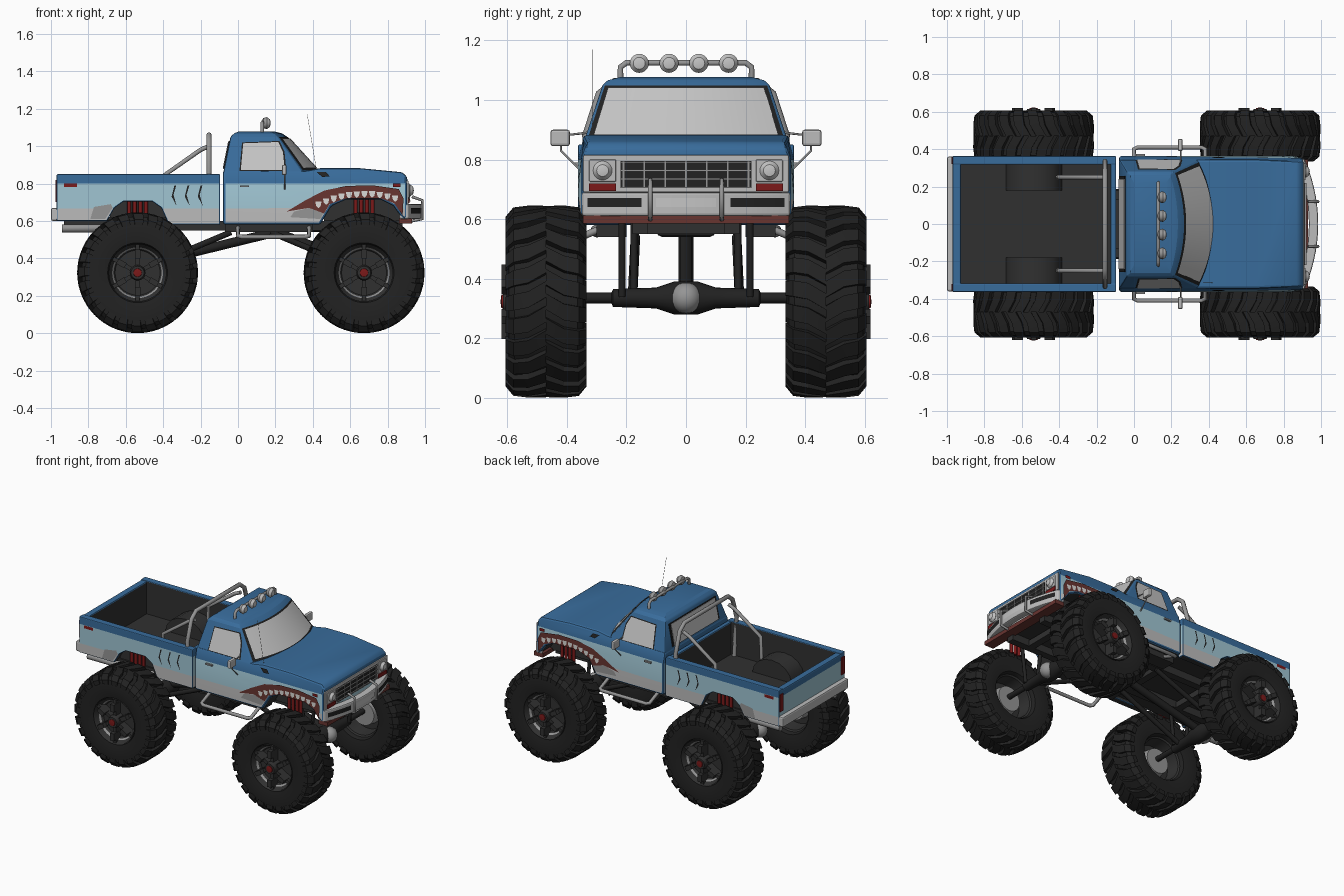
import bpy, bmesh, math
from mathutils import Vector, Matrix
default_cube = bpy.data.objects.get("Cube")
if default_cube:
    bpy.data.objects.remove(default_cube)

def make_material(name, *rgb):
    material = bpy.data.materials.new(name)
    material.use_nodes = True
    material.diffuse_color = (*rgb, 1)
    shader = next(n for n in material.node_tree.nodes if n.type == 'BSDF_PRINCIPLED')
    shader.inputs["Base Color"].default_value = (*rgb, 1)
    return material

BLUE = make_material("deep blue paint", .04, .15, .33)
PALE = make_material("pale blue paint", .35, .56, .65)
GREY = make_material("light grey paint", .5, .5, .5)
WHITE = make_material("tooth white", .7, .7, .68)
METAL = make_material("brushed metal", .3, .3, .3)
GLASS = make_material("grey glass", .56, .56, .56)
BLACK = make_material("tyre black", .016, .016, .016)
COAL = make_material("charcoal", .03, .03, .03)
MOUTH = make_material("mouth red", .14, .035, .03)
SIGNAL = make_material("signal red", .2, .01, .01)
SIDES = (("right", -1), ("left", 1))

def finish(name, bm, materials, bevel=0, angle=.6):
    """Bevel hard edges, mark smoothing and link the part."""
    bmesh.ops.recalc_face_normals(bm, faces=bm.faces)
    if bevel:
        hard = [e for e in bm.edges if e.calc_face_angle(0) > .5]
        bmesh.ops.bevel(bm, geom=hard, offset=bevel, segments=2, profile=.5, affect='EDGES', clamp_overlap=True)
    for face in bm.faces:
        face.smooth = True
    for edge in bm.edges:
        edge.smooth = edge.calc_face_angle(0) < (.3 if bevel else angle)
    mesh = bpy.data.meshes.new(name)
    bm.to_mesh(mesh)
    bm.free()
    for material in materials:
        mesh.materials.append(material)
    part = bpy.data.objects.new(name, mesh)
    bpy.context.collection.objects.link(part)
    return part

def box(name, xs, ys, zs, material, bevel=0):
    bm = bmesh.new()
    bmesh.ops.create_cube(bm, size=1)
    for v in bm.verts:
        v.co = [lo + (c + .5) * (hi - lo) for c, (lo, hi) in zip(v.co, (xs, ys, zs))]
    return finish(name, bm, [material], bevel)

def box_pair(name, xs, ys, zs, material, bevel=0):
    for side, s in SIDES:
        box(f"{side}_{name}", xs, sorted(s * y for y in ys), zs, material, bevel)

def tube(name, points, radius, material):
    curve = bpy.data.curves.new(name, 'CURVE')
    curve.dimensions = '3D'
    curve.bevel_depth, curve.bevel_resolution, curve.use_fill_caps = radius, 2, True
    spline = curve.splines.new('POLY')
    spline.points.add(len(points) - 1)
    for target, p in zip(spline.points, points):
        target.co = (*p, 1)
    curve.materials.append(material)
    bpy.context.collection.objects.link(bpy.data.objects.new(name, curve))

def tube_pair(name, points, radius, material):
    for side, s in SIDES:
        tube(f"{side}_{name}", [(x, s * y, z) for x, y, z in points], radius, material)

def lathe(name, profile, material, steps=40):
    """Spin (radius, y) points about the y axis."""
    bm = bmesh.new()
    verts = [bm.verts.new((r, y, 0)) for r, y in profile]
    edges = [bm.edges.new(pair) for pair in zip(verts, verts[1:])]
    bmesh.ops.spin(bm, geom=verts + edges, cent=(0, 0, 0), axis=(0, 1, 0), angle=math.tau, steps=steps)
    bmesh.ops.remove_doubles(bm, verts=bm.verts, dist=.0001)
    return finish(name, bm, [material])

def lamp(name, place):
    for part, profile, material in (("lens", [(0, .02), (.02, .016), (.032, 0)], GLASS),
                                    ("shell", [(.032, 0), (.027, -.02), (0, -.035)], METAL)):
        piece = lathe(f"{name}_{part}", profile, material, 20)
        piece.location, piece.rotation_euler.z = place, -math.pi / 2

def strip(name, low, high, material):
    bm = bmesh.new()
    rows = [[bm.verts.new(p) for p in row] for row in (low, high)]
    for k in range(len(low) - 1):
        bm.faces.new((rows[0][k], rows[0][k + 1], rows[1][k + 1], rows[1][k]))
    finish(name, bm, [material])

def side_panels(name, outline, material, depth=lambda z: .367):
    for side, s in SIDES:
        bm = bmesh.new()
        bm.faces.new([bm.verts.new((x, s * depth(z), z)) for x, z in outline])
        finish(f"{side}_{name}", bm, [material])

def extrude(outline, y_from, y_to):
    bm = bmesh.new()
    face = bm.faces.new([bm.verts.new((x, y_from, z)) for x, z in outline])
    new = bmesh.ops.extrude_face_region(bm, geom=[face])["geom"]
    moved = [v for v in new if isinstance(v, bmesh.types.BMVert)]
    bmesh.ops.translate(bm, verts=moved, vec=(0, y_to - y_from, 0))
    bmesh.ops.recalc_face_normals(bm, faces=bm.faces)
    return bm

def painted_body(name, outline, y_from, y_to, inward=(0, 0, 0), bevel=.008, taper=1):
    """Extruded shell with three paint bands and dark linings."""
    bm = extrude(outline, y_from, y_to)
    for height in (.665, .8):
        bmesh.ops.bisect_plane(bm, geom=bm.verts[:] + bm.edges[:] + bm.faces[:],
                               plane_co=(0, 0, height), plane_no=(0, 0, 1))
    bm.normal_update()
    for face in bm.faces:
        z = face.calc_center_median().z
        lining = face.normal.z < -.1 or face.normal.dot(Vector(inward)) > .5
        face.material_index = 3 if lining else 0 if z > .8 else 1 if z > .665 else 2
    for v in bm.verts:
        v.co.y *= (taper if v.co.z > .83 else 1) * (.97 if v.co.x > .87 else 1)
    finish(name, bm, [BLUE, PALE, GREY, COAL], bevel)

# Hood, fenders and lower cab
painted_body("hood_and_lower_cab", [
    (-.08, .58), (-.08, .87), (.36, .868), (.44, .882), (.65, .882), (.88, .86), (.905, .835), (.905, .61),
    (.88, .61), (.83, .68), (.76, .715), (.58, .715), (.5, .68), (.44, .58)], -.363, .363, bevel=.015, taper=.95)
box("engine_bay_floor", (.46, .88), (-.24, .24), (.6, .72), COAL)
# Cargo bed
bed_outline = [(-.97, .6), (-.97, .85), (-.095, .85), (-.095, .58), (-.37, .58), (-.41, .67),
               (-.46, .705), (-.61, .705), (-.66, .67), (-.7, .6)]
arch = [(-.535 + .15 * math.cos(k * math.pi / 8), .62 + .12 * math.sin(k * math.pi / 8)) for k in range(9)]
for side, s in SIDES:
    painted_body(f"{side}_bed_side", bed_outline, s * .317, s * .363, (0, -s, 0))
    finish(f"{side}_wheel_well", extrude(arch, s * .18, s * .32), [COAL])
for name, xs, facing in (("tailgate", (-.97, -.925), 1), ("bed_front_wall", (-.125, -.095), -1)):
    painted_body(name, [(xs[0], .6), (xs[0], .845), (xs[1], .845), (xs[1], .6)], -.33, .33, (facing, 0, 0))
box("bed_floor", (-.95, -.1), (-.33, .33), (.6, .62), COAL)
box_pair("tail_light", (-.975, -.96), (.32, .357), (.7, .82), SIGNAL)
box("rear_bumper", (-1, -.95), (-.36, .36), (.6, .67), GREY, .01)

# Cab upper: stacked sections as z, back x, front x, half width, front curve
sections = [(.86, -.078, .435, .343, .09), (1.05, -.04, .262, .28, .05),
            (1.068, -.02, .235, .262, .04), (1.077, 0, .2, .22, .03)]

def section_at(t):
    return [a + (b - a) * t for a, b in zip(sections[0], sections[1])]

def cab_at(z):
    return section_at((z - .86) / .19)

def front_point(section, u, lift=0):
    z, back, front, width, curve = section
    return (front - curve * u * u + lift, width * u, z + lift)

bm = bmesh.new()
rings = []
for sec in sections:
    ring = [(sec[1], -sec[3], sec[0])] + [front_point(sec, k / 4) for k in range(-4, 5)]
    rings.append([bm.verts.new(p) for p in ring + [(sec[1], sec[3], sec[0])]])
for low, high in zip(rings, rings[1:]):
    for k in range(len(low)):
        j = (k + 1) % len(low)
        bm.faces.new((low[k], low[j], high[j], high[k]))
bm.faces.new(rings[-1])
finish("cab_upper", bm, [BLUE], .008)
# Glazing, each pane over a dark seal
window = [(.015, .872), (.028, 1.015), (.215, 1.022), (.24, .97), (.25, .872)]
for name, grow, lift, material in (("seal", 1.07, .002, BLACK), ("pane", 1, .005, GLASS)):
    margin = .1 - (grow - 1) * .7
    low, high = ([front_point(section_at(t), (1.02 - margin) * k / 8, lift) for k in range(-8, 9)]
                 for t in (margin, 1.03 - margin))
    strip("windshield_" + name, low, high, material)
    outline = [(.12 + (x - .12) * grow, .945 + (z - .945) * grow) for x, z in window]
    side_panels("side_window_" + name, outline, material, lambda z: cab_at(z)[3] + lift)
    heights = [.952 + s * .07 * grow for name_of, s in SIDES]
    outline = [(cab_at(z)[1] - lift - .003, z) for z in heights] + [(cab_at(z)[1] + .01, z) for z in heights[::-1]]
    finish("rear_window_" + name, extrude(outline, -.24 * grow, .24 * grow), [material])

# Painted mouth, teeth, gills and eyes
side_panels("mouth", [(.26, .65), (.36, .71), (.46, .762), (.58, .787), (.72, .79), (.86, .77), (.885, .72),
                      (.88, .63), (.835, .695), (.765, .72), (.575, .72), (.49, .69), (.46, .64), (.38, .67)], MOUTH)
side_panels("jaw_shade", [(.28, .62), (.3, .65), (.38, .67), (.46, .645), (.44, .61)], METAL)
side_panels("rear_arch_shade", [(-.79, .61), (-.77, .675), (-.68, .69), (-.67, .67), (-.71, .61)], METAL)
for k in range(11):
    x = .43 + k * .041
    lip = .76 - .9 * (x - .68) ** 2
    side_panels(f"tooth_{k}", [(x - .017, lip), (x + .017, lip), (x + .012, lip - .024),
                               (x, lip - .035), (x - .012, lip - .024)], WHITE, lambda z: .369)
for k in range(3):
    x = -.34 + k * .07
    side_panels(f"gill_{k}", [(x, .79), (x + .01, .79), (x - .005, .74), (x + .012, .68), (x - .015, .73)], BLACK)
side_panels("eye", [(.42, .862), (.45, .835), (.49, .838), (.47, .862)], BLACK, lambda z: .368 - (z - .8) * .24)
side_panels("rear_marker", [(-.93, .78), (-.93, .8), (-.86, .8), (-.86, .78)], SIGNAL)
side_panels("front_marker", [(.83, .78), (.83, .8), (.87, .8), (.87, .78)], SIGNAL, lambda z: .369)
box_pair("door_handle", (.01, .06), (.36, .375), (.78, .79), METAL)

# Grille, lamps and front bumper
box("grille_surround", (.9, .912), (-.345, .345), (.69, .815), GREY, .004)
box("grille", (.9, .915), (-.22, .22), (.705, .795), BLACK)
for k in range(4):
    box(f"grille_slat_{k}", (.91, .921), (-.22, .22), (.704 + k * .028, .71 + k * .028), METAL)
for k in range(7):
    box(f"grille_post_{k}", (.91, .92), (k * .07 - .213, k * .07 - .207), (.705, .795), METAL)
box_pair("headlight_bezel", (.9, .918), (.235, .325), (.725, .8), GREY, .004)
box_pair("turn_signal", (.9, .918), (.235, .325), (.695, .72), SIGNAL)
for side, s in SIDES:
    lamp(f"{side}_headlight", (.92, s * .28, .763))

def bumper_row(low, high, z, lift=0):
    ys = [low + (high - low) * k / 14 for k in range(15)]
    return [(.985 - .6 * y * y + lift, y, z) for y in ys]

plan = [(x, y) for x, y, z in bumper_row(-.35, .35, 0)]
bm = extrude(plan + [(x - .05, y) for x, y in plan[::-1]], .61, .69)
for v in bm.verts:
    v.co = v.co.xzy
finish("front_bumper", bm, [GREY], .008)
for name, low, high, material in (("right_slot", -.33, -.15, BLACK), ("left_slot", .15, .33, BLACK),
                                  ("plate", -.1, .1, GLASS)):
    strip("bumper_" + name, bumper_row(low, high, .64, .004), bumper_row(low, high, .67, .004), material)
box("lower_lip", (.86, .93), (-.345, .345), (.585, .612), MOUTH)
tube_pair("push_bar", [(.93, .12, .6), (.985, .12, .61), (.985, .12, .71), (.93, .12, .73)], .008, METAL)

# Roof lights, mirrors, antenna, roll bar and side steps
tube("light_bar", [(.13, y, z) for y, z in ((-.22, 1.06), (-.22, 1.11), (-.2, 1.125), (.2, 1.125),
                                           (.22, 1.11), (.22, 1.06))], .01, METAL)
for k in range(4):
    lamp(f"roof_light_{k}", (.155, -.157 + k * .1, 1.123))
box_pair("mirror", (.235, .26), (.39, .455), (.845, .9), GREY, .008)
tube_pair("mirror_arm", [(.25, .33, .89), (.25, .42, .88), (.25, .42, .83), (.25, .36, .77)], .004, METAL)
tube("antenna", [(.42, -.315, .87), (.37, -.315, 1.17)], .001, METAL)
tube_pair("roll_hoop", [(-.155, .31, .62), (-.155, .335, .88), (-.155, .29, 1.02), (-.155, .24, 1.06), (-.155, 0, 1.06)],
          .014, METAL)
tube_pair("roll_brace", [(-.155, .25, 1), (-.2, .25, .98), (-.4, .25, .84), (-.41, .25, .62)], .012, METAL)
tube_pair("side_step", [(0, .28, .57), (0, .4, .52), (.02, .41, .515), (.36, .41, .515), (.38, .4, .52),
                        (.38, .28, .57)], .012, METAL)
tube_pair("exhaust", [(-.94, .3, .56), (-.72, .3, .56), (-.6, .22, .58)], .022, METAL)

# Frame and driveline
box_pair("frame_rail", (-.93, .88), (.13, .18), (.55, .6), COAL)
box("gearbox", (.05, .5), (-.1, .1), (.54, .6), COAL, .02)
box_pair("sill", (-.07, .4), (.2, .3), (.54, .59), COAL)
for k in range(5):
    box(f"cross_member_{k}", (-.9 + k * .4, -.85 + k * .4), (-.15, .15), (.55, .59), COAL)
axles = (("rear", -.537, -1), ("front", .674, 1))
half = [(0, .45), (.018, .45), (.018, .25), (.03, .245), (.035, .1), (.055, .04)]
for end, x, direction in axles:
    axle = lathe(f"{end}_axle", half + [(r, -y) for r, y in reversed(half)], BLACK, 20)
    axle.location = (x, 0, .335)
    bm = bmesh.new()
    bmesh.ops.create_uvsphere(bm, u_segments=20, v_segments=12, radius=.052,
                              matrix=Matrix.Translation((x + direction * .03, 0, .335)))
    finish(f"{end}_axle_cover", bm, [METAL])
    tube(f"{end}_drive_shaft", [(x, 0, .36), (.2, 0, .54)], .025, BLACK)
    tube_pair(f"{end}_link", [(x, .18, .33), (x - direction * .5, .17, .54)], .016, BLACK)
    for k in (-1, 1):
        tube_pair(f"{end}_damper_{k}", [(x + k * .03, .195 + k * .02, .34), (x + k * .06, .195 + k * .02, .6)], .012, BLACK)
    for k in range(4):
        tube_pair(f"{end}_spring_{k}", [(x - .045 + k * .03, .335, z) for z in (.6, .715)], .011, SIGNAL)

# Wheel parts, built once and shared
beads = [(.15, .1), (.16, .122), (.22, .133), (.28, .125), (.3, .105)]
rim_profile = [(0, .07), (.12, .07), (.14, .1), (.155, .125), (.155, -.1), (.14, -.09), (.13, 0), (0, 0)]
parts = [lathe("tyre", beads + [(r, -y) for r, y in reversed(beads)] + beads[:1], BLACK, 48),
         lathe("rim", rim_profile, COAL), lathe("rim_ring", [(.128, .086), (.136, .098)], METAL),
         lathe("hub", [(0, .145), (.035, .145), (.042, .12), (.042, .06)], COAL, 24),
         lathe("hub_cap", [(0, .153), (.022, .15), (.024, .14)], SIGNAL, 12),
         lathe("brake_drum", [(0, -.06), (.085, -.06), (.095, .01)], METAL)]
bm = bmesh.new()
for k in range(6):
    turn = Matrix.Rotation(k * math.tau / 6 + math.pi / 6, 4, 'Y')
    for reach, y, size in ((.08, .095, (.14, .05, .022, 1)), (.1, .12, (.05, .06, .03, 1))):
        bmesh.ops.create_cube(bm, size=1, matrix=turn @ Matrix.Translation((reach, y, 0)) @ Matrix.Diagonal(size))
parts.append(finish("spokes", bm, [COAL]))
bm = bmesh.new()
lugs = 24
for k in range(lugs * 2):
    loops = []
    for y, outer, shift in ((0, .322, 0), (.06, .323, .11), (.11, .317, .14), (.136, .285, .16)):
        loops.append([bm.verts.new((r * math.cos(a), y * (k % 2 * 2 - 1), r * math.sin(a)))
                      for turn, r in ((-.085, outer), (.085, outer), (.085, outer - .03), (-.085, outer - .03))
                      for a in [k * math.pi / lugs + shift + turn]])
    for near, far in zip(loops, loops[1:]):
        for j in range(4):
            bm.faces.new((near[j], near[j - 1], far[j - 1], far[j]))
    bm.faces.new(loops[0])
    bm.faces.new(loops[-1])
parts.append(finish("tread", bm, [BLACK], angle=.3))
for part in parts:
    for end, x, direction in axles:
        for side, s in SIDES:
            copy = bpy.data.objects.new(f"{end}_{side}_{part.name}", part.data)
            copy.location = (x, s * .47, .323)
            copy.rotation_euler.z = 0 if s > 0 else math.pi
            bpy.context.collection.objects.link(copy)
    bpy.data.objects.remove(part)
